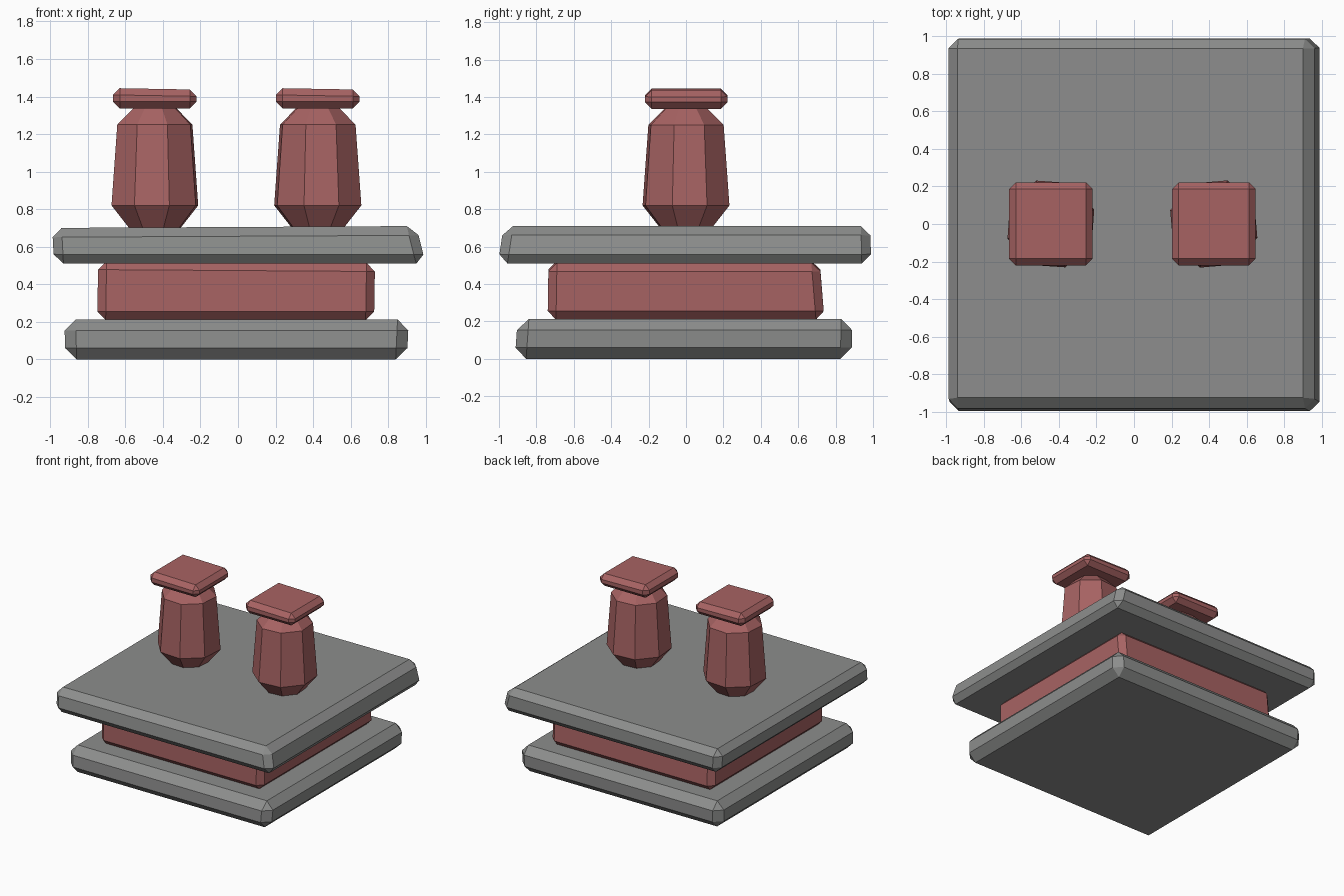
import bpy, bmesh, math
from mathutils import Matrix

if "Cube" in bpy.data.objects:
    bpy.data.objects.remove(bpy.data.objects["Cube"], do_unlink=True)


def material(name, rgb):
    mat = bpy.data.materials.new(name)
    mat.use_nodes = True
    mat.diffuse_color = (*rgb, 1)
    mat.node_tree.nodes["Principled BSDF"].inputs["Base Color"].default_value = (*rgb, 1)
    return mat


STONE = material("grey stone", (0.265, 0.27, 0.265))
CLAY = material("red clay", (0.39, 0.125, 0.125))


def finish(bm, name, mat):
    bmesh.ops.recalc_face_normals(bm, faces=bm.faces)
    mesh = bpy.data.meshes.new(name)
    bm.to_mesh(mesh)
    bm.free()
    mesh.materials.append(mat)
    obj = bpy.data.objects.new(name, mesh)
    bpy.context.collection.objects.link(obj)
    return obj


def slab(name, mat, low, high, z, bevel, tilt=0.0):
    """Chamfered block; low and high are (x0, x1, y0, y1) at the two heights z.
    tilt raises the top towards +x."""
    bm = bmesh.new()
    bmesh.ops.create_cube(bm, size=2)
    for v in bm.verts:
        ix, iy, iz = (int(c > 0) for c in v.co)
        box = high if iz else low
        v.co = (box[ix], box[2 + iy], z[iz] + iz * (ix - 0.5) * tilt)
    bmesh.ops.bevel(bm, geom=bm.edges[:], offset=bevel, segments=1,
                    affect='EDGES', clamp_overlap=True)
    return finish(bm, name, mat)


def urn(name, x, turn):
    """Eight-sided body; rings are (distance to flat side, height)."""
    rings = [(0.13, 0.695), (0.225, 0.82), (0.195, 1.25), (0.105, 1.345)]
    bm = bmesh.new()
    loops = []
    for apothem, z in rings:
        r = apothem / math.cos(math.pi / 8)
        angles = [math.radians(turn) + (i + 0.5) * math.pi / 4 for i in range(8)]
        loops.append([bm.verts.new((x + r * math.cos(a), r * math.sin(a), z)) for a in angles])
    for a, b in zip(loops, loops[1:]):
        for i in range(8):
            j = (i + 1) % 8
            bm.faces.new((a[i], a[j], b[j], b[i]))
    bm.faces.new(loops[0])
    bm.faces.new(loops[-1])
    return finish(bm, name, CLAY)


# Stacked base
slab("bottom_slab", STONE, (-0.92, 0.9, -0.915, 0.885), (-0.925, 0.91, -0.9, 0.89),
     (0, 0.213), 0.06)
slab("middle_block", CLAY, (-0.75, 0.725, -0.74, 0.74), (-0.745, 0.73, -0.735, 0.715),
     (0.21, 0.518), 0.045, -0.01)
slab("top_slab", STONE, (-0.98, 1.0, -1.005, 0.99), (-0.99, 0.95, -0.975, 0.985),
     (0.51, 0.705), 0.05, 0.01)

# Two urns with flat lids
for side, x, turn in (("right", -0.443, -4), ("left", 0.425, 5)):
    urn(side + "_urn", x, turn)
    box = (x - 0.223, x + 0.223, -0.22, 0.222)
    slab(side + "_urn_lid", CLAY, box, box, (1.337, 1.441), 0.036, -0.008)
